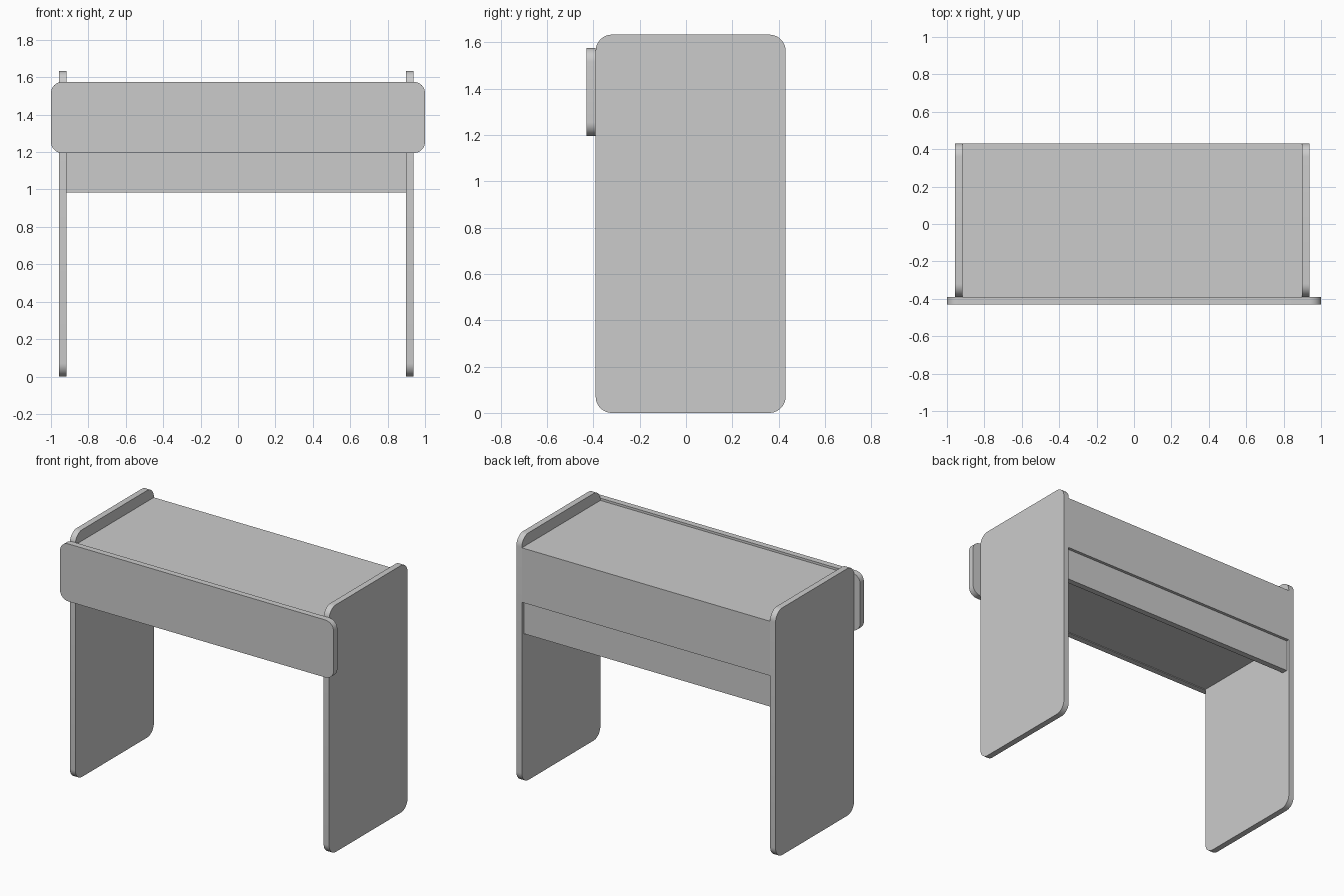
import bpy
import bmesh
from math import sin, cos, pi
from mathutils import Vector

default = bpy.data.objects.get("Cube")
if default:
    bpy.data.objects.remove(default)

GREY = (0.6, 0.6, 0.6, 1)
grey = bpy.data.materials.new("plain grey")
grey.use_nodes = True
grey.diffuse_color = GREY
grey.node_tree.nodes["Principled BSDF"].inputs["Base Color"].default_value = GREY


def rounded_outline(u0, u1, v0, v1, radius, steps=10):
    """Counter-clockwise outline of a rectangle with round corners."""
    corners = [(u1, v1, -1, -1), (u0, v1, 1, -1), (u0, v0, 1, 1), (u1, v0, -1, 1)]
    points = []
    for i, (u, v, su, sv) in enumerate(corners):
        for k in range(steps + 1 if radius else 1):
            a = (i + k / steps) * pi / 2
            points.append((u + radius * (su + cos(a)), v + radius * (sv + sin(a))))
    return points


def panel(name, axis, low, high, radius=0.0):
    """Board between two corners, rounded around the given axis."""
    u, v = [i for i in range(3) if i != axis]
    bm = bmesh.new()
    ring = []
    for pu, pv in rounded_outline(low[u], high[u], low[v], high[v], radius):
        co = Vector(low)
        co[u], co[v] = pu, pv
        ring.append(bm.verts.new(co))
    face = bm.faces.new(ring)
    extruded = bmesh.ops.extrude_face_region(bm, geom=[face])["geom"]
    shift = Vector()
    shift[axis] = high[axis] - low[axis]
    moved = [g for g in extruded if isinstance(g, bmesh.types.BMVert)]
    bmesh.ops.translate(bm, verts=moved, vec=shift)
    bmesh.ops.recalc_face_normals(bm, faces=bm.faces)
    mesh = bpy.data.meshes.new(name)
    bm.to_mesh(mesh)
    bm.free()
    mesh.materials.append(grey)
    obj = bpy.data.objects.new(name, mesh)
    bpy.context.collection.objects.link(obj)
    bpy.ops.object.select_all(action="DESELECT")
    obj.select_set(True)
    bpy.context.view_layer.objects.active = obj
    if radius:
        bpy.ops.object.shade_smooth_by_angle()
    return obj


FRONT, BACK = -0.39, 0.43
INNER_RIGHT, INNER_LEFT = -0.916, 0.899
THICK = 0.04

# Two upright end panels
panel("right_end_panel", 0, (INNER_RIGHT - THICK, FRONT, 0), (INNER_RIGHT, BACK, 1.633), 0.07)
panel("left_end_panel", 0, (INNER_LEFT, FRONT, 0), (INNER_LEFT + THICK, BACK, 1.633), 0.07)

# Wide front board with round corners
panel("front_board", 1, (-1, -0.43, 1.195), (1, FRONT, 1.575), 0.06)

# Body between the ends, its top just below the front board
panel("desk_body", 1, (INNER_RIGHT, FRONT, 1.2), (INNER_LEFT, BACK, 1.56))

# Recessed stretcher under the back of the body
panel("back_stretcher", 1, (INNER_RIGHT, 0.37, 0.985), (INNER_LEFT, 0.41, 1.2))
